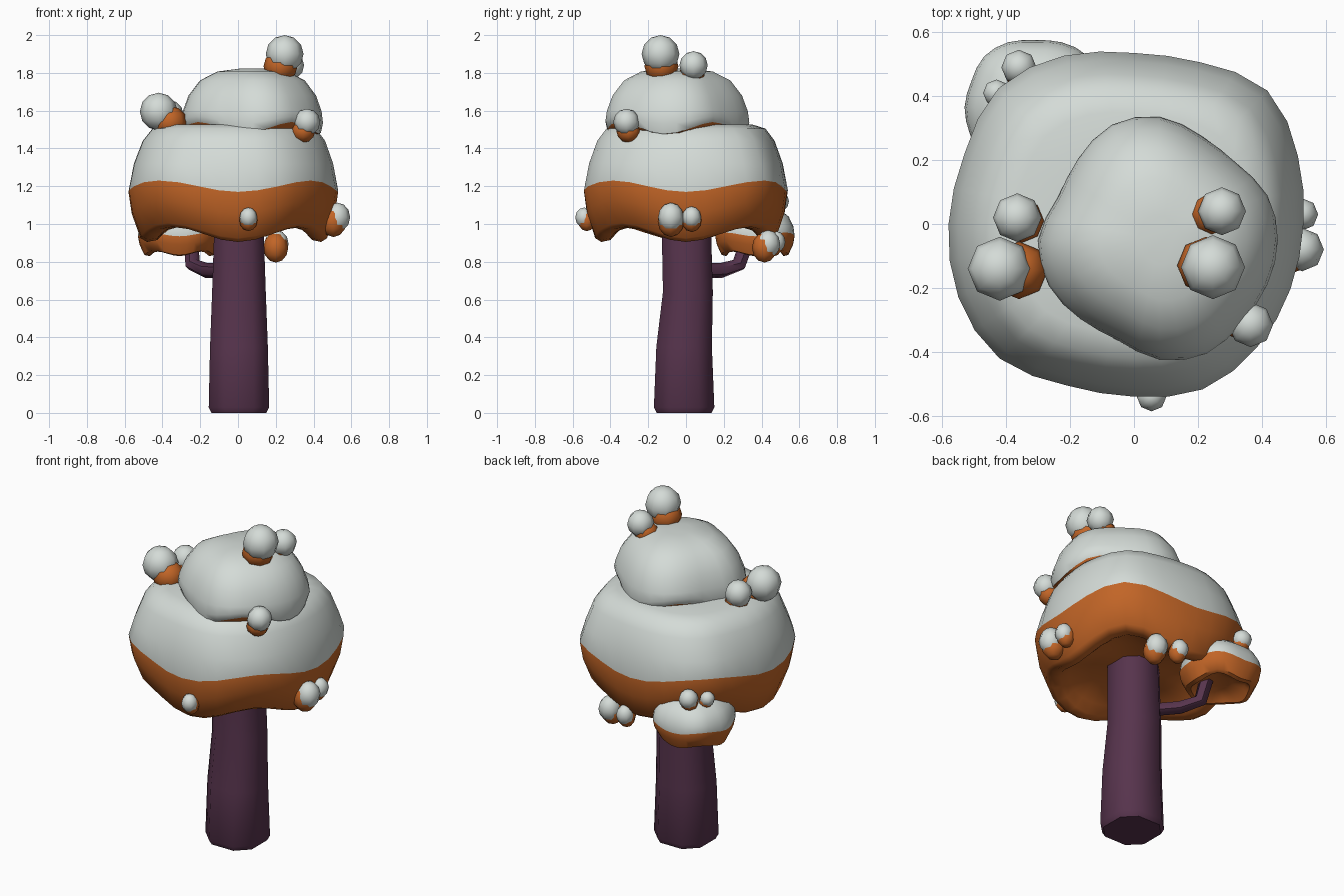
import bpy, bmesh, math
from mathutils import Vector

if "Cube" in bpy.data.objects:
    bpy.data.objects.remove(bpy.data.objects["Cube"])


def material(name, rgb):
    m = bpy.data.materials.new(name)
    m.diffuse_color = (*rgb, 1)
    m.use_nodes = True
    m.node_tree.nodes["Principled BSDF"].inputs["Base Color"].default_value = m.diffuse_color
    return m


SNOW = material("snow", (0.66, 0.71, 0.68))
LEAF = material("autumn orange", (0.54, 0.13, 0.02))
BARK = material("plum bark", (0.095, 0.034, 0.074))


def finish(name, bm, mats, angle=50):
    bmesh.ops.recalc_face_normals(bm, faces=bm.faces)
    me = bpy.data.meshes.new(name)
    bm.to_mesh(me)
    bm.free()
    for m in mats:
        me.materials.append(m)
    for p in me.polygons:
        p.use_smooth = True
    me.set_sharp_from_angle(angle=math.radians(angle))
    ob = bpy.data.objects.new(name, me)
    bpy.context.collection.objects.link(ob)
    return ob


def loft(name, rings, mats, split=0, angle=50):
    """Skin closed rings; bands from index `split` on take the second material."""
    bm = bmesh.new()
    loops = [[bm.verts.new(p) for p in r] for r in rings]
    n = len(loops[0])
    for k in range(len(loops) - 1):
        a, b = loops[k], loops[k + 1]
        for i in range(n):
            j = (i + 1) % n
            f = bm.faces.new((a[i], a[j], b[j], b[i]))
            f.material_index = 1 if split and k >= split else 0
    bm.faces.new(loops[0])
    bm.faces.new(loops[-1]).material_index = 1 if split else 0
    return finish(name, bm, mats, angle)


def radius_at(radii, t):
    """Smooth periodic interpolation of radii, t in turns."""
    n = len(radii)
    u = t * n
    i = int(u)
    f = u - i
    p0, p1, p2, p3 = (radii[(i + k) % n] for k in (-1, 0, 1, 2))
    return p1 + 0.5 * f * (p2 - p0 + f * (2 * p0 - 5 * p1 + 4 * p2 - p3
                                          + f * (3 * (p1 - p2) + p3 - p0)))


def tier(name, cx, cy, radii, profile, split, turn=0):
    """Leaf mass: profile rows are (radius factor, z, four-lobed wave)."""
    n = 32
    rings = []
    for fac, z, wave in profile:
        ring = []
        for i in range(n):
            a = math.tau * i / n
            r = radius_at(radii, i / n) * fac
            ring.append((cx + r * math.cos(a), cy + r * math.sin(a),
                         z - wave * math.cos(4 * (a - turn))))
        rings.append(ring)
    return loft(name, rings, [SNOW, LEAF], split)


# Large lower canopy, hollow underneath with a thick lip
tier("lower_canopy", 0, 0,
     [.53, .555, .59, .547, .535, .57, .60, .574, .58, .595, .595, .547, .54, .56, .545, .53],
     [(.3, 1.53, 0), (.65, 1.527, 0), (.78, 1.505, 0), (.87, 1.44, 0), (.95, 1.32, 0),
      (1, 1.2, .03), (.97, 1.09, .035), (.89, .965, .04), (.83, .945, .04),
      (.74, .95, .035), (.66, .985, .02), (.45, 1.01, .01), (.2, 1.02, 0)], 5)

# Upper canopy
tier("upper_canopy", .08, -.05,
     [.37, .365, .34, .35, .385, .39, .36, .345, .38, .375, .35, .34, .375, .385, .365, .365],
     [(.2, 1.822, 0), (.5, 1.807, 0), (.74, 1.76, 0), (.9, 1.68, 0), (.98, 1.6, .005),
      (1, 1.55, .02), (.97, 1.508, .032), (.85, 1.48, 0), (.3, 1.48, 0)], 6, math.radians(-10))

# Small leaf clump on the side branch
tier("branch_canopy", -.31, .365,
     [.22, .22, .23, .22, .21, .22, .225, .215] * 2,
     [(.25, 1.095, 0), (.6, 1.08, 0), (.85, 1.04, 0), (.97, .99, .005), (1, .945, .01),
      (.96, .90, .01), (.84, .848, .012), (.72, .842, .012), (.6, .87, .008), (.3, .89, 0)], 4)


# Trunk: soft octagonal section, slightly bowed
def octagon(cx, cy, hx, hy, z):
    c = .5 * hx
    pts = [(hx, -hy + c), (hx, hy - c), (hx - c, hy), (-hx + c, hy),
           (-hx, hy - c), (-hx, -hy + c), (-hx + c, -hy), (hx - c, -hy)]
    return [(cx + x, cy + y, z) for x, y in pts]


loft("trunk", [octagon(.005, -.01, .145, .145, 0), octagon(.005, -.01, .16, .16, .03),
               octagon(.005, -.01, .153, .147, .35), octagon(.005, .01, .142, .132, .64),
               octagon(.005, 0, .128, .13, 1.06)], [BARK], angle=60)

# Side branch: bent tube
path = [Vector(p) for p in ((-.05, .06, .75), (-.17, .19, .755), (-.24, .28, .785), (-.25, .33, .93))]
rings = []
for i, p in enumerate(path):
    d = (path[min(i + 1, 3)] - path[max(i - 1, 0)]).normalized()
    u = d.cross(Vector((1, 1, 0))).normalized()
    v = d.cross(u)
    rings.append([p + .04 * (math.cos(k * math.tau / 6) * u + math.sin(k * math.tau / 6) * v)
                  for k in range(6)])
loft("side_branch", rings, [BARK], angle=60)


# Tufts: snow ball over an orange core
def ball(name, pos, size, mat):
    bm = bmesh.new()
    bmesh.ops.create_uvsphere(bm, u_segments=8, v_segments=6, radius=1)
    bmesh.ops.scale(bm, vec=size, verts=bm.verts)
    bmesh.ops.translate(bm, vec=pos, verts=bm.verts)
    finish(name, bm, [mat], 60)


def tuft(name, snow, size, core, core_size):
    ball(name + "_snow", snow, size, SNOW)
    ball(name + "_leaf", core, core_size, LEAF)


# Round tufts on top: snow centre, radius, offset to the core
for i, (x, y, z, r, dx, dy, dz) in enumerate([
        (.247, -.135, 1.9, .1, -.022, .005, -.065), (.275, .04, 1.84, .075, -.032, -.01, -.05),
        (-.42, -.14, 1.595, .1, .06, -.005, -.055), (-.365, .02, 1.58, .076, .015, -.01, -.045),
        (.365, -.315, 1.54, .07, -.02, .01, -.05), (-.36, .49, 1.12, .055, 0, -.01, -.025),
        (-.43, .41, 1.11, .042, .01, 0, -.02)]):
    tuft(f"top_tuft_{i}", (x, y, z), (r, r, r), (x + dx, y + dy, z + dz), (r * .9, r * .9, r * .85))

# Hanging tufts on the rim: core centre, radius, outward direction
for i, (x, y, z, r, ox, oy) in enumerate([
        (.055, -.525, 1.02, .048, 0, -1), (.505, -.08, 1.015, .07, 1, 0),
        (.51, .03, 1.02, .052, 1, 0), (.2, .415, .875, .066, .2, 1), (.075, .46, .89, .052, -.1, 1)]):
    s = r * .3
    tuft(f"rim_tuft_{i}", (x + ox * s, y + oy * s, z + s), (r * .97, r * .97, r * 1.1),
         (x, y, z), (r, r, r * 1.2))
